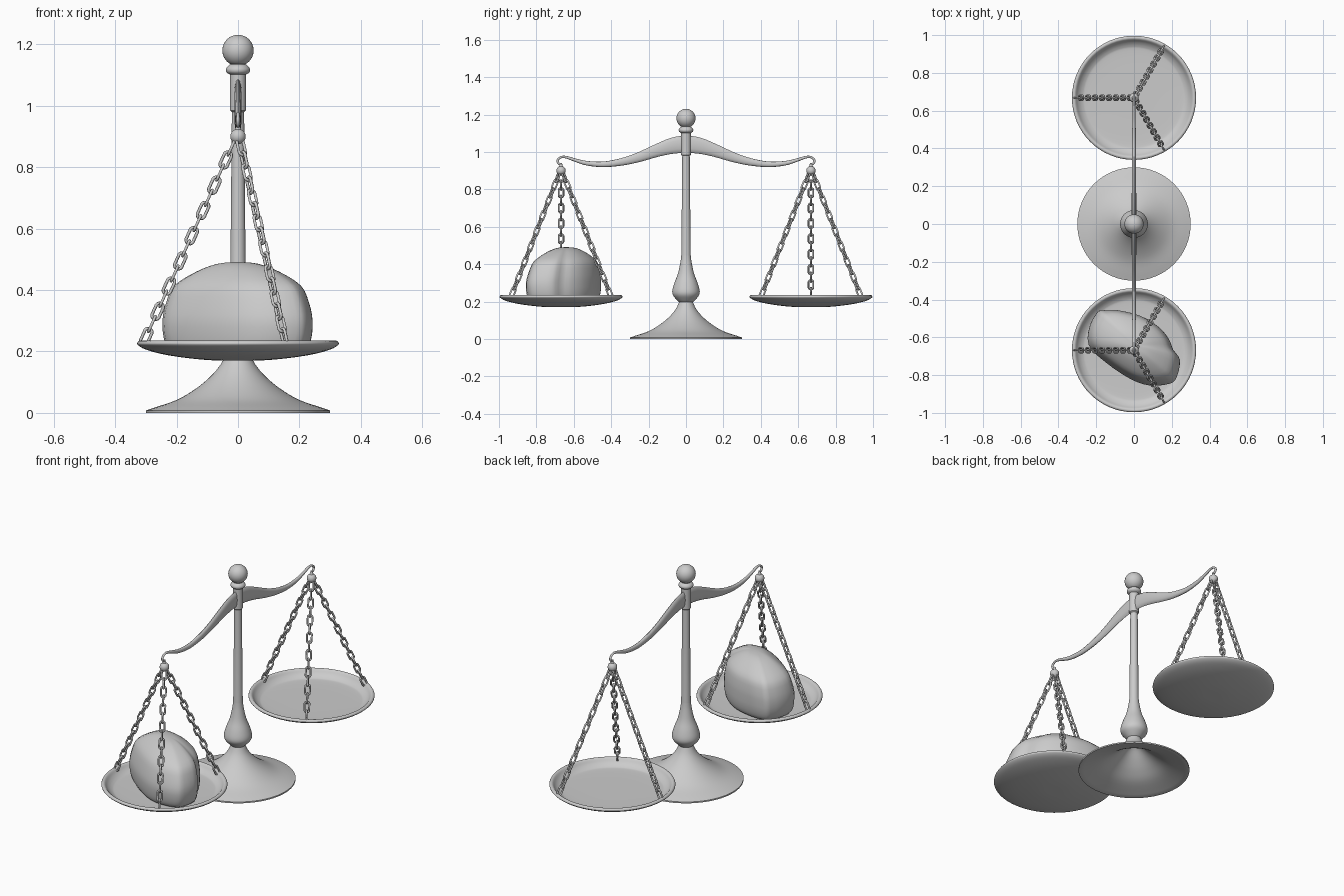
import bpy, bmesh, math
from mathutils import Vector, Matrix

if "Cube" in bpy.data.objects:
    bpy.data.objects.remove(bpy.data.objects["Cube"])

GREY = (0.6, 0.6, 0.6, 1)
metal = bpy.data.materials.new("plain grey")
metal.use_nodes = True
metal.diffuse_color = GREY
metal.node_tree.nodes["Principled BSDF"].inputs["Base Color"].default_value = GREY


def smooth(points, steps=4):
    """Catmull-Rom curve through points of any dimension."""
    p = [Vector(q) for q in points]
    p = [p[0]] + p + [p[-1]]
    out = []
    for a, b, c, d in zip(p, p[1:], p[2:], p[3:]):
        for i in range(steps):
            t = i / steps
            out.append((b * 2 + (c - a) * t + (a * 2 - b * 5 + c * 4 - d) * t**2
                        + (b * 3 - a - c * 3 + d) * t**3) * 0.5)
    return out + [p[-1]]


def skin(bm, rings, loop=False):
    """Join successive closed rings of points with quads."""
    rows = [[bm.verts.new(p) for p in ring] for ring in rings]
    pairs = list(zip(rows, rows[1:])) + ([(rows[-1], rows[0])] if loop else [])
    for a, b in pairs:
        for i in range(len(a)):
            j = (i + 1) % len(a)
            bm.faces.new((a[i], a[j], b[j], b[i]))
    if not loop:
        bm.faces.new(rows[0])
        bm.faces.new(rows[-1])


def finish(name, bm, angle=40):
    bmesh.ops.remove_doubles(bm, verts=bm.verts[:], dist=1e-5)
    bmesh.ops.recalc_face_normals(bm, faces=bm.faces[:])
    mesh = bpy.data.meshes.new(name)
    bm.to_mesh(mesh)
    bm.free()
    mesh.materials.append(metal)
    ob = bpy.data.objects.new(name, mesh)
    bpy.context.collection.objects.link(ob)
    bpy.ops.object.select_all(action="DESELECT")
    bpy.context.view_layer.objects.active = ob
    ob.select_set(True)
    bpy.ops.object.shade_smooth_by_angle(angle=math.radians(angle))
    return ob


def circle(n):
    return [(math.cos(2 * math.pi * i / n), math.sin(2 * math.pi * i / n)) for i in range(n)]


def lathe(name, profile, y=0, n=48):
    """Revolve (radius, height) points; poles at radius 0 collapse."""
    bm = bmesh.new()
    rows = []
    for r, z in profile:
        r = max(r, 1e-4)
        rows.append([(r * c, y + r * s, z) for c, s in circle(n)])
    skin(bm, rows)
    return finish(name, bm)


def ball(name, radius, y, z):
    bm = bmesh.new()
    bmesh.ops.create_uvsphere(bm, u_segments=32, v_segments=16, radius=radius,
                              matrix=Matrix.Translation((0, y, z)))
    return finish(name, bm)


# Flared hollow foot
outside = smooth([(.3, .008), (.27, .018), (.2, .042), (.14, .077), (.09, .118),
                  (.055, .16), (.036, .2)])
inside = smooth([(0, .165), (.03, .15), (.08, .105), (.13, .066), (.19, .032), (.29, 0)])
lathe("foot", inside + [Vector((.3, 0))] + outside + [Vector((0, .2))], n=64)

# Turned column with a vase-shaped lower part and a sleeve at the beam
vase = smooth([(.034, .195), (.052, .212), (.07, .235), (.073, .26), (.062, .3),
               (.043, .35), (.03, .41), (.025, .45)])
lathe("column", vase + [Vector(p) for p in [(.02, .98), (.026, .985), (.026, 1.105)]])

# Finial
collar = smooth([(.024, 1.1), (.036, 1.108), (.039, 1.118), (.034, 1.128), (.025, 1.135)])
lathe("finial_collar", collar + [Vector((.025, 1.15))])
ball("finial_ball", .051, 0, 1.18)

# Curved beam with hooked ends: y, z, half height, half width
half = smooth([(0, 1.042, .047, .012), (.07, 1.034, .043, .012), (.155, 1.008, .034, .012),
               (.25, .973, .026, .011), (.34, .948, .02, .011), (.44, .934, .015, .01),
               (.53, .94, .012, .009), (.59, .956, .009, .008), (.64, .972, .007, .007),
               (.668, .972, .006, .006), (.687, .956, .006, .006), (.681, .939, .006, .006),
               (.665, .932, .005, .005)])
path = [Vector((-p[0], p[1], p[2], p[3])) for p in reversed(half[1:])] + half
bm = bmesh.new()
rings = []
for i, (y, z, h, w) in enumerate(path):
    a, b = path[max(i - 1, 0)], path[min(i + 1, len(path) - 1)]
    t = Vector((0, b[0] - a[0], b[1] - a[1])).normalized()
    up = Vector((0, -t.z, t.y))
    rings.append([Vector((w * c, y, z)) + up * h * s for c, s in circle(12)])
skin(bm, rings)
finish("beam", bm, 50)


def add_chain(name, top, bottom, links=16):
    """Oval wire links along a line, every other one turned a quarter."""
    bm = bmesh.new()
    span = bottom - top
    pitch = span.length / links
    wire, radius = .0052, .0125
    stretch = pitch / 2 + wire - radius
    turn = span.to_track_quat("Z", "Y").to_matrix().to_4x4()
    for k in range(links):
        place = (Matrix.Translation(top + span * (k + .5) / links) @ turn
                 @ Matrix.Rotation(math.pi / 2 * (k % 2), 4, "Z"))
        rings = []
        for i in range(16):
            a = 2 * math.pi * (i + .5) / 16
            out = Vector((math.cos(a), 0, math.sin(a)))
            mid = out * radius + Vector((0, 0, math.copysign(stretch, out.z)))
            rings.append([place @ (mid + out * wire * c + Vector((0, wire * s, 0)))
                          for c, s in circle(6)])
        skin(bm, rings, loop=True)
    finish(name, bm, 80)


# Two hanging pans with three chains each
under = smooth([(0, .17), (.08, .171), (.16, .178), (.24, .19), (.3, .206), (.326, .221),
                (.327, .23), (.32, .235), (.31, .232), (.295, .214), (.275, .2),
                (.25, .195), (.15, .193), (0, .193)])
for side, y in (("front", -.668), ("back", .668)):
    lathe(side + "_pan", under, y, 64)
    ball(side + "_hanger_ball", .025, y, .9)
    lathe(side + "_hanger_stem", [(0, .9), (.014, .915), (.007, .93), (.006, .94), (0, .941)], y, 16)
    for k, degrees in enumerate((60, 180, 300)):
        a = math.radians(degrees)
        d = Vector((math.cos(a), math.sin(a), 0))
        add_chain(f"{side}_chain_{k + 1}", Vector((0, y, .885)) + d * .012,
                  Vector((0, y, .228)) + d * .308)

# Rounded stone: one outline stacked at several heights
outline = smooth([(-.19, .2), (-.1, .205), (.03, .175), (.13, .115), (.185, .05), (.207, -.005),
                  (.243, -.06), (.226, -.15), (.19, -.185), (.085, -.195), (-.02, -.16),
                  (-.153, -.07), (-.24, .02), (-.233, .125), (-.19, .2)], 3)[:-1]
levels = smooth([(.7, .185), (.9, .2), (.98, .24), (1, .3), (.95, .36), (.84, .415),
                 (.55, .46), (.28, .485), (.05, .491)], 3)
bm = bmesh.new()
rings = []
for s, z in levels:
    shift = max(0, z - .3) * .1
    rings.append([(p[0] * s, p[1] * s - .66 + shift, z) for p in outline])
skin(bm, rings)
finish("stone", bm, 60)
